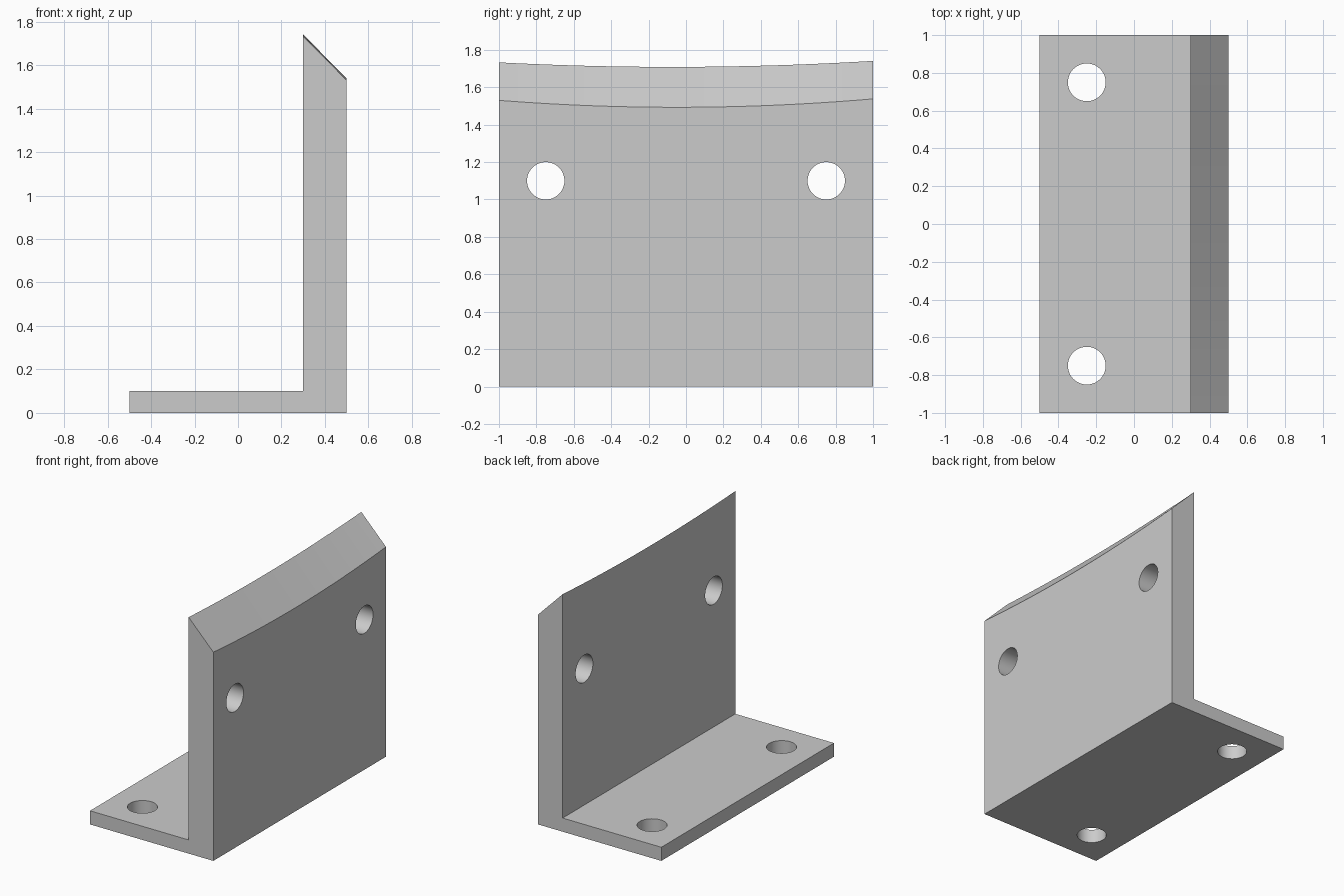
import bpy, bmesh
from math import radians

cube = bpy.data.objects.get("Cube")
if cube:
    bpy.data.objects.remove(cube, do_unlink=True)

# Single grey finish
GREY = (0.60, 0.60, 0.60, 1)
grey = bpy.data.materials.new("plain grey")
grey.use_nodes = True
grey.diffuse_color = GREY
grey.node_tree.nodes["Principled BSDF"].inputs["Base Color"].default_value = GREY


def section(y):
    """L-shaped profile whose bevelled top dips in a shallow curve along y."""
    inner_top = 1.709 + 0.028 * y * y + 0.004 * y
    outer_top = 1.493 + 0.041 * y * y + 0.004 * y
    return [(-0.5, 0), (0.5, 0), (0.5, outer_top),
            (0.3, inner_top), (0.3, 0.1), (-0.5, 0.1)]


# Angle bracket: profile lofted along its length
STEPS = 24
bm = bmesh.new()
rings = []
for i in range(STEPS + 1):
    y = -1 + 2 * i / STEPS
    rings.append([bm.verts.new((x, y, z)) for x, z in section(y)])
for a, b in zip(rings, rings[1:]):
    for j in range(len(a)):
        k = (j + 1) % len(a)
        bm.faces.new((a[j], a[k], b[k], b[j]))
bm.faces.new(rings[0])
bm.faces.new(rings[-1][::-1])
bmesh.ops.recalc_face_normals(bm, faces=bm.faces)
# Merge the coplanar strips into clean flat faces
bmesh.ops.dissolve_limit(bm, angle_limit=radians(0.01),
                         verts=bm.verts, edges=bm.edges)
mesh = bpy.data.meshes.new("angle_bracket")
bm.to_mesh(mesh)
bm.free()
bracket = bpy.data.objects.new("angle_bracket", mesh)
bpy.context.collection.objects.link(bracket)
mesh.materials.append(grey)


def drill(name, location, rotation):
    """Cut a round bolt hole through the bracket."""
    bpy.ops.mesh.primitive_cylinder_add(vertices=48, radius=0.1, depth=0.5,
                                        location=location, rotation=rotation)
    cutter = bpy.context.object
    cutter.name = name
    cutter.hide_render = True
    cutter.data.materials.append(grey)
    cut = bracket.modifiers.new(name, "BOOLEAN")
    cut.operation = "DIFFERENCE"
    cut.solver = "EXACT"
    cut.object = cutter
    bpy.context.view_layer.objects.active = bracket
    bpy.ops.object.modifier_apply(modifier=name)
    bpy.data.objects.remove(cutter, do_unlink=True)


# Two bolt holes in the base and two in the upright wall
for y in (-0.75, 0.75):
    drill("base_hole", (-0.25, y, 0.05), (0, 0, 0))
    drill("wall_hole", (0.4, y, 1.1), (0, radians(90), 0))

bpy.ops.object.select_all(action="DESELECT")
bracket.select_set(True)
bpy.context.view_layer.objects.active = bracket
bpy.ops.object.shade_smooth_by_angle(angle=radians(30))
